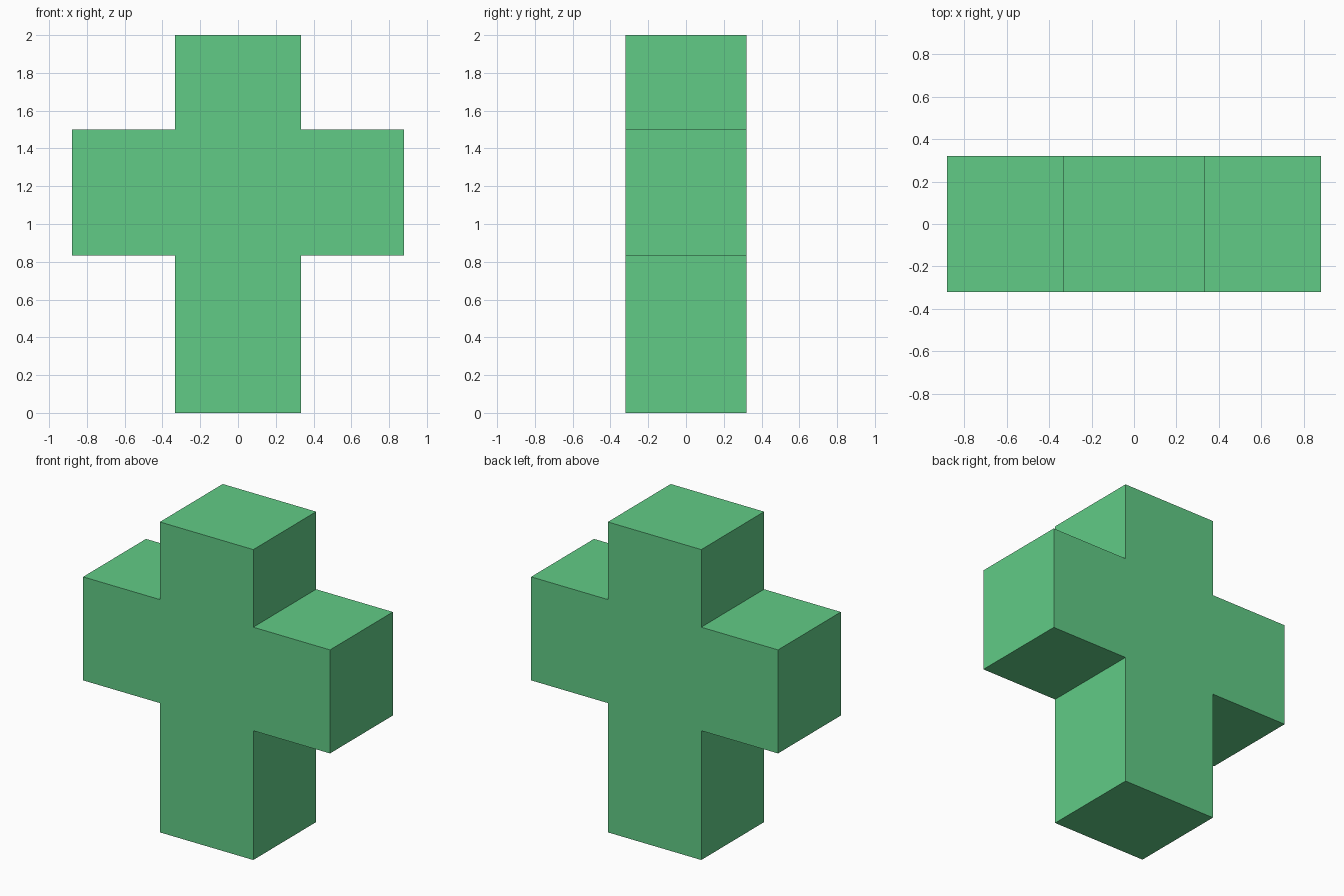
import bpy
import bmesh

if "Cube" in bpy.data.objects:
    bpy.data.objects.remove(bpy.data.objects["Cube"])

POST, ARM, DEPTH = 0.333, 0.88, 0.64   # half widths, full depth
LOW, HIGH, TOP = 0.833, 1.5, 2.0       # underside and top of arms, total height

# Right half of the cross outline (x, z), mirrored to close the loop
right = [(POST, 0), (POST, LOW), (ARM, LOW), (ARM, HIGH), (POST, HIGH), (POST, TOP)]
outline = right + [(-x, z) for x, z in reversed(right)]

# Fill the outline and extrude it front to back
bm = bmesh.new()
face = bm.faces.new([bm.verts.new((x, -DEPTH / 2, z)) for x, z in outline])
result = bmesh.ops.extrude_face_region(bm, geom=[face], use_keep_orig=True)
back = [v for v in result["geom"] if isinstance(v, bmesh.types.BMVert)]
bmesh.ops.translate(bm, verts=back, vec=(0, DEPTH, 0))
bmesh.ops.recalc_face_normals(bm, faces=bm.faces)

mesh = bpy.data.meshes.new("cross_block")
bm.to_mesh(mesh)
bm.free()
cross = bpy.data.objects.new("cross_block", mesh)
bpy.context.collection.objects.link(cross)

# Green finish
green = bpy.data.materials.new("green")
green.diffuse_color = (0.12, 0.60, 0.24, 1)
green.use_nodes = True
green.node_tree.nodes["Principled BSDF"].inputs["Base Color"].default_value = green.diffuse_color
mesh.materials.append(green)
